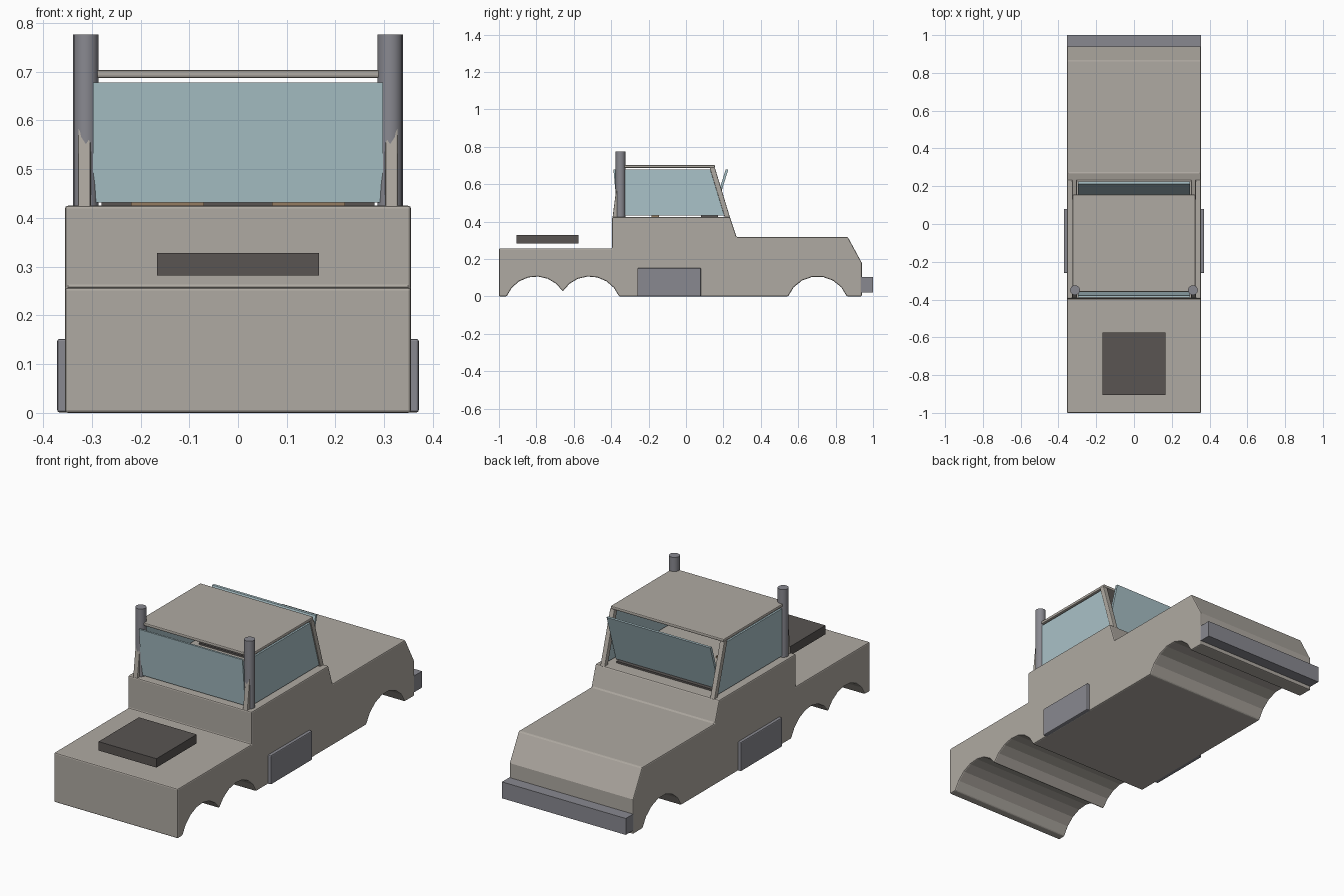
import bpy, bmesh, math

if "Cube" in bpy.data.objects:
    bpy.data.objects.remove(bpy.data.objects["Cube"])


def material(name, rgb):
    m = bpy.data.materials.new(name)
    m.diffuse_color = (*rgb, 1)
    m.use_nodes = True
    m.node_tree.nodes["Principled BSDF"].inputs["Base Color"].default_value = m.diffuse_color
    return m


PAINT = material("paint", (0.43, 0.40, 0.36))
GLASS = material("glass", (0.40, 0.54, 0.58))
STEEL = material("steel", (0.25, 0.25, 0.28))
DARK = material("dark_rubber", (0.10, 0.09, 0.085))
SEAT = material("seat_brown", (0.30, 0.20, 0.12))


def finish(name, bm, mat, bevel=0):
    bmesh.ops.recalc_face_normals(bm, faces=bm.faces)
    me = bpy.data.meshes.new(name)
    bm.to_mesh(me)
    bm.free()
    ob = bpy.data.objects.new(name, me)
    bpy.context.collection.objects.link(ob)
    me.materials.append(mat)
    if bevel:
        b = ob.modifiers.new("soft_edges", 'BEVEL')
        b.width, b.segments, b.limit_method = bevel, 2, 'ANGLE'
        b.angle_limit = math.radians(35)
    return ob


def prism(name, pts, x0, x1, mat, bevel=0):
    """Extrude a (y, z) side profile from x0 to x1."""
    bm = bmesh.new()
    f = bm.faces.new([bm.verts.new((x0, y, z)) for y, z in pts])
    ext = bmesh.ops.extrude_face_region(bm, geom=[f])
    vs = [v for v in ext["geom"] if isinstance(v, bmesh.types.BMVert)]
    bmesh.ops.translate(bm, verts=vs, vec=(x1 - x0, 0, 0))
    return finish(name, bm, mat, bevel)


def box(name, x, y, z, mat, bevel=0):
    return prism(name, [(y[0], z[0]), (y[1], z[0]), (y[1], z[1]), (y[0], z[1])],
                 x[0], x[1], mat, bevel)


def bar(name, x, a, b, t, mat, bevel=0):
    """Slanted slab of y-thickness t from (y, z) a up to b."""
    h = t / 2
    return prism(name, [(a[0] - h, a[1]), (a[0] + h, a[1]), (b[0] + h, b[1]), (b[0] - h, b[1])],
                 x[0], x[1], mat, bevel)


def arch(cy, y0, y1, n=7):
    """Wheel arch arc from y0 to y1 about the wheel centre."""
    r, cz = 0.169, -0.062
    ang = lambda y: math.acos((y - cy) / r)
    a0, a1 = ang(y0), ang(y1)
    return [(cy + r * math.cos(a0 + (a1 - a0) * i / n),
             cz + r * math.sin(a0 + (a1 - a0) * i / n)) for i in range(n + 1)]


# body shell with cut-out wheel arches
profile = [(-1, 0)] + arch(-0.802, -0.959, -0.6585) + arch(-0.515, -0.6585, -0.358)[1:]
profile += arch(0.703, 0.546, 0.86)
profile += [(0.94, 0), (0.94, 0.18), (0.865, 0.318), (0.27, 0.318), (0.235, 0.425),
            (-0.395, 0.425), (-0.395, 0.257), (-1, 0.257)]
prism("truck_body", profile, -0.355, 0.355, PAINT, 0.006)

# bumper, hitch plate, roof
box("bumper", (-0.355, 0.355), (0.935, 1), (0.02, 0.105), STEEL)
box("hitch_plate", (-0.166, 0.166), (-0.905, -0.575), (0.282, 0.328), DARK)
box("roof", (-0.325, 0.325), (-0.36, 0.155), (0.687, 0.703), PAINT, 0.005)

# interior just above the body
box("dashboard", (-0.28, 0.28), (0.08, 0.17), (0.36, 0.434), DARK)
for side, cx in (("left", -0.145), ("right", 0.145)):
    box(side + "_seat_back", (cx - 0.075, cx + 0.075), (-0.185, -0.145), (0.33, 0.434), SEAT)

# end windows lean against the pillars
bar("windshield", (-0.297, 0.297), (0.142, 0.432), (0.219, 0.678), 0.014, GLASS)
bar("rear_window", (-0.297, 0.297), (-0.36, 0.432), (-0.383, 0.678), 0.01, GLASS)

for side, s in (("left", -1), ("right", 1)):
    # pillars
    px = (s * 0.315 - 0.013, s * 0.315 + 0.013)
    bar(side + "_front_pillar", px, (0.222, 0.42), (0.14, 0.69), 0.028, PAINT, 0.004)
    bar(side + "_rear_pillar", px, (-0.38, 0.42), (-0.345, 0.69), 0.026, PAINT, 0.004)
    # side window
    prism(side + "_side_window", [(-0.365, 0.432), (0.215, 0.432), (0.14, 0.678), (-0.34, 0.678)],
          s * 0.317 - 0.005, s * 0.317 + 0.005, GLASS)
    # fuel tank
    box(side + "_tank", (s * 0.30, s * 0.371), (-0.26, 0.08), (0.001, 0.152), STEEL, 0.005)
    # exhaust stack
    bpy.ops.mesh.primitive_cylinder_add(vertices=16, radius=0.026, depth=0.375,
                                        location=(s * 0.312, -0.35, 0.5885))
    ob = bpy.context.object
    ob.name = side + "_exhaust_stack"
    ob.data.materials.append(STEEL)
    bpy.ops.object.shade_smooth_by_angle()
